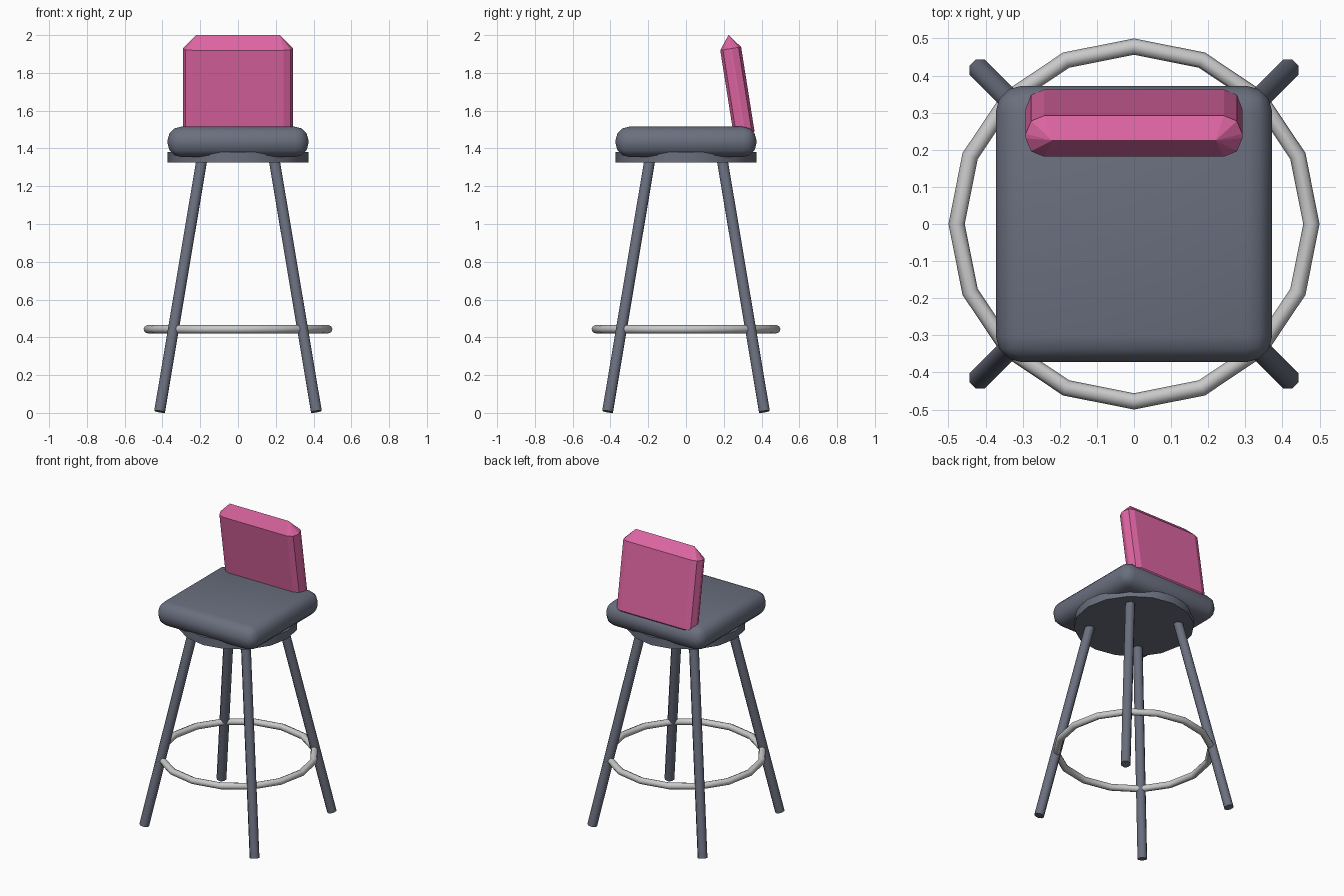
import bpy, bmesh, math
from mathutils import Matrix, Vector

default = bpy.data.objects.get("Cube")
if default:
    bpy.data.objects.remove(default, do_unlink=True)


def make_material(name, rgb):
    mat = bpy.data.materials.new(name)
    mat.use_nodes = True
    mat.diffuse_color = (*rgb, 1)
    mat.node_tree.nodes["Principled BSDF"].inputs["Base Color"].default_value = (*rgb, 1)
    return mat


slate = make_material("slate grey", (0.145, 0.16, 0.21))
pink = make_material("pink", (0.72, 0.13, 0.36))
silver = make_material("silver", (0.58, 0.58, 0.58))


def finish(name, mat, smooth_angle=None):
    obj = bpy.context.object
    obj.name = obj.data.name = name
    obj.data.materials.append(mat)
    if smooth_angle:
        bpy.ops.object.shade_smooth_by_angle(angle=math.radians(smooth_angle))
    return obj


# Seat cushion: a square slab with fully rounded edges
bpy.ops.mesh.primitive_cube_add(size=1, location=(0, 0, 1.435))
bpy.context.object.scale = (0.745, 0.745, 0.16)
bpy.ops.object.transform_apply(location=False, rotation=False, scale=True)
bevel = bpy.context.object.modifiers.new("rounding", 'BEVEL')
bevel.width = 0.07
bevel.segments = 3
bpy.ops.object.modifier_apply(modifier=bevel.name)
finish("seat", slate, 60)

# Round plate under the seat
bpy.ops.mesh.primitive_cylinder_add(vertices=16, radius=0.372, depth=0.055,
                                    location=(0, 0, 1.3525))
finish("seat_plate", slate, 30)

# Four splayed legs
for side_y, y_name in ((-1, "front"), (1, "back")):
    for side_x, x_name in ((1, "left"), (-1, "right")):
        top = Vector((side_x * 0.19, side_y * 0.19, 1.35))
        foot = Vector((side_x * 0.415, side_y * 0.415, 0.007))
        span = foot - top
        tilt = math.atan2(span.xy.length, -span.z)
        azimuth = math.atan2(span.y, span.x)
        bpy.ops.mesh.primitive_cylinder_add(vertices=8, radius=0.031, depth=span.length)
        leg = finish(f"{y_name}_{x_name}_leg", slate, 50)
        # Turn a flat side outward before leaning the leg
        leg.data.transform(Matrix.Rotation(math.pi / 8, 4, 'Z'))
        leg.location = (top + foot) / 2
        leg.rotation_euler = (0, -tilt, azimuth)

# Footrest ring
bpy.ops.mesh.primitive_torus_add(major_segments=16, minor_segments=8,
                                 major_radius=0.478, minor_radius=0.022,
                                 location=(0, 0, 0.443))
finish("footrest_ring", silver, 50)

# Backrest: a pad with rounded sides, closing to a ridge above and below
half_width, half_depth, height = 0.292, 0.056, 0.45
ridge_half, ridge_rise, corner = 0.22, 0.073, 0.05
bm = bmesh.new()
for sx in (-1, 1):
    for sy in (-1, 1):
        for step in range(3):
            a = step * math.pi / 4
            x = sx * (half_width - corner + corner * math.sin(a))
            y = sy * (half_depth - corner + corner * math.cos(a))
            for z in (0, height):
                bm.verts.new((x, y, z))
    for z in (-ridge_rise, height + ridge_rise):
        bm.verts.new((sx * ridge_half, 0, z))
bmesh.ops.convex_hull(bm, input=bm.verts)
bmesh.ops.dissolve_limit(bm, angle_limit=0.01, verts=bm.verts, edges=bm.edges)
bmesh.ops.recalc_face_normals(bm, faces=bm.faces)
mesh = bpy.data.meshes.new("backrest")
bm.to_mesh(mesh)
bm.free()
backrest = bpy.data.objects.new("backrest", mesh)
backrest.location = (0, 0.307, 1.484)
backrest.rotation_euler.x = math.radians(9)
mesh.materials.append(pink)
bpy.context.collection.objects.link(backrest)

# Fix the leaning direction of each leg so it spreads toward the floor
for obj in bpy.data.objects:
    if obj.name.endswith("_leg"):
        obj.rotation_mode = 'XYZ'
